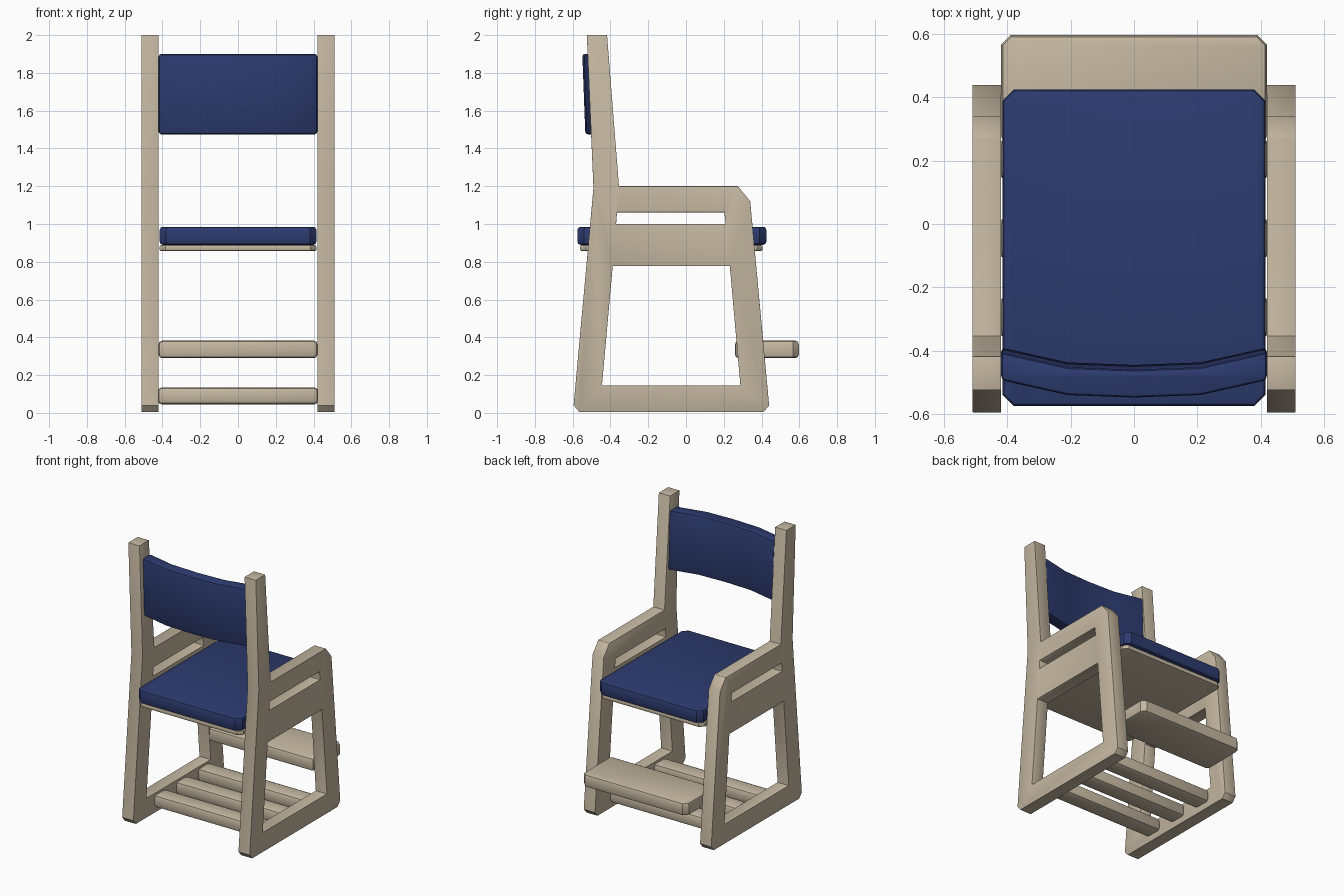
import bpy, bmesh, math
from mathutils import Vector

if "Cube" in bpy.data.objects:
    bpy.data.objects.remove(bpy.data.objects["Cube"])


def material(name, rgb):
    m = bpy.data.materials.new(name)
    m.diffuse_color = (*rgb, 1)
    m.use_nodes = True
    m.node_tree.nodes["Principled BSDF"].inputs["Base Color"].default_value = m.diffuse_color
    return m


WOOD = material("pale wood", (0.56, 0.48, 0.36))
BLUE = material("navy upholstery", (0.026, 0.044, 0.16))


def prism(name, pts, direction, mat):
    """Extrude a closed 3D outline along a direction."""
    bm = bmesh.new()
    face = bm.faces.new([bm.verts.new(p) for p in pts])
    new = bmesh.ops.extrude_face_region(bm, geom=[face])["geom"]
    bmesh.ops.translate(bm, vec=Vector(direction),
                        verts=[v for v in new if isinstance(v, bmesh.types.BMVert)])
    bmesh.ops.recalc_face_normals(bm, faces=bm.faces)
    me = bpy.data.meshes.new(name)
    bm.to_mesh(me)
    bm.free()
    me.materials.append(mat)
    ob = bpy.data.objects.new(name, me)
    bpy.context.collection.objects.link(ob)
    return ob


def activate(ob):
    bpy.ops.object.select_all(action='DESELECT')
    ob.select_set(True)
    bpy.context.view_layer.objects.active = ob


def finish(ob, width, segments=2, mirror=False):
    """Round the sharp edges, optionally mirror, and smooth."""
    b = ob.modifiers.new("round", 'BEVEL')
    b.width, b.segments = width, segments
    b.limit_method, b.angle_limit = 'ANGLE', math.radians(50)
    if mirror:
        ob.modifiers.new("mirror", 'MIRROR')
    activate(ob)
    for m in list(ob.modifiers):
        bpy.ops.object.modifier_apply(modifier=m.name)
    bpy.ops.object.shade_smooth_by_angle(angle=math.radians(35))


def slab(name, x, y0, y1, z0, z1, mat, bevel, back=0.0, front=0.0):
    """Flat board with clipped corners at either end."""
    half = []
    half += [(x - back, y0), (x, y0 + back)] if back else [(x, y0)]
    half += [(x, y1 - front), (x - front, y1)] if front else [(x, y1)]
    outline = half + [(-px, py) for px, py in reversed(half)]
    ob = prism(name, [(px, py, z0) for px, py in outline], (0, 0, z1 - z0), mat)
    finish(ob, bevel)
    return ob


# Side frames: one profile with two openings, mirrored
profile = [(-0.595, 0.04), (-0.565, 0.005), (0.41, 0.005), (0.44, 0.04),
           (0.34, 1.12), (0.275, 1.2), (-0.355, 1.2), (-0.418, 2.0),
           (-0.525, 2.0), (-0.49, 1.19)]
openings = [
    [(-0.37, 1.0), (0.21, 1.0), (0.203, 1.062), (-0.365, 1.062)],
    [(-0.445, 0.145), (0.288, 0.145), (0.232, 0.777), (-0.388, 0.777)]]
frame = prism("side_frames", [(0.42, y, z) for y, z in profile], (0.09, 0, 0), WOOD)
for hole in openings:
    cutter = prism("cutter", [(0.35, y, z) for y, z in hole], (0.25, 0, 0), WOOD)
    cutter.hide_render = True
    cut = frame.modifiers.new("opening", 'BOOLEAN')
    cut.operation, cut.solver, cut.object = 'DIFFERENCE', 'EXACT', cutter
    activate(frame)
    bpy.ops.object.modifier_apply(modifier=cut.name)
    bpy.data.objects.remove(cutter)
finish(frame, 0.013, mirror=True)

# Seat board and cushion
slab("seat_board", 0.415, -0.56, 0.405, 0.857, 0.888, WOOD, 0.008, 0.03, 0.03)
slab("seat_cushion", 0.415, -0.575, 0.425, 0.89, 0.985, BLUE, 0.016, 0.035, 0.035)

# Footrest
slab("footrest", 0.42, 0.26, 0.597, 0.29, 0.382, WOOD, 0.018, 0, 0.03)

# Lower stretcher slats
for i in range(3):
    y = -0.295 + 0.25 * i
    slab(f"stretcher_{i + 1}", 0.425, y - 0.065, y + 0.065, 0.045, 0.135, WOOD, 0.022)

# Curved backrest, leaning with the rear posts
inner = [(-0.42, -0.39), (-0.21, -0.437), (0, -0.445), (0.21, -0.437), (0.42, -0.39)]
outline = inner + [(x, y - 0.088) for x, y in reversed(inner)]
back = prism("backrest", [(x, y, 1.475) for x, y in outline], (0, -0.016, 0.425), BLUE)
finish(back, 0.014)
